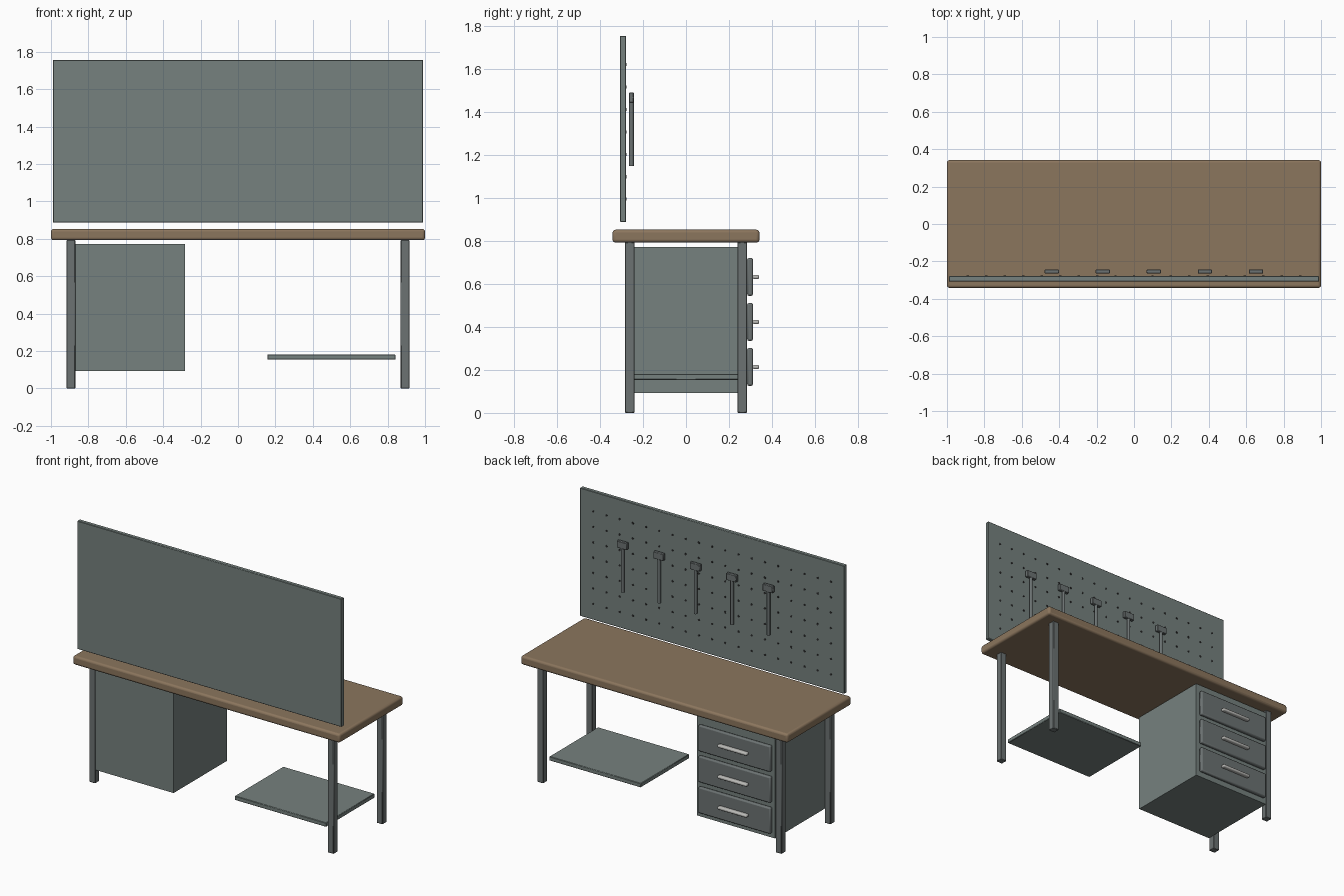
import bpy, math

if "Cube" in bpy.data.objects:
    bpy.data.objects.remove(bpy.data.objects["Cube"])


def material(name, rgb):
    m = bpy.data.materials.new(name)
    m.diffuse_color = (*rgb, 1)
    m.use_nodes = True
    m.node_tree.nodes["Principled BSDF"].inputs["Base Color"].default_value = m.diffuse_color
    return m


WOOD = material("wood", (0.26, 0.18, 0.11))
PANEL = material("green_grey_steel", (0.18, 0.22, 0.21))
FRAME = material("dark_steel", (0.15, 0.17, 0.17))
HOLE = material("black", (0.03, 0.03, 0.03))
BRIGHT = material("bright_steel", (0.5, 0.5, 0.48))


def box(name, x, y, z, mat, bevel=0.0, segments=2):
    """Box from (min, max) pairs with an optional rounded edge."""
    bpy.ops.mesh.primitive_cube_add(
        size=1, location=(sum(x) / 2, sum(y) / 2, sum(z) / 2))
    o = bpy.context.object
    o.name = name
    o.scale = (x[1] - x[0], y[1] - y[0], z[1] - z[0])
    bpy.ops.object.transform_apply(location=False, rotation=False, scale=True)
    o.data.materials.append(mat)
    if bevel:
        b = o.modifiers.new("bevel", 'BEVEL')
        b.width, b.segments = bevel, segments
        bpy.ops.object.shade_smooth_by_angle(angle=math.radians(35))
    return o


def cylinder(name, loc, r, depth, mat, sides, rot=(0, 0, 0)):
    bpy.ops.mesh.primitive_cylinder_add(
        vertices=sides, radius=r, depth=depth, location=loc, rotation=rot)
    o = bpy.context.object
    o.name = name
    o.data.materials.append(mat)
    bpy.ops.object.shade_smooth_by_angle(angle=math.radians(35))
    return o


# Worktop
box("worktop", (-1, 1), (-0.342, 0.342), (0.793, 0.853), WOOD, 0.014, 3)

# Legs
for sx, side in ((-1, "left"), (1, "right")):
    for sy, end in ((-1, "back"), (1, "drawer_side")):
        cx, cy = sx * 0.893, sy * 0.262
        box(f"leg_{side}_{end}", (cx - 0.023, cx + 0.023),
            (cy - 0.023, cy + 0.023), (0, 0.795), FRAME, 0.003, 1)

# Drawer cabinet with three drawers and handles
box("cabinet", (-0.868, -0.283), (-0.285, 0.285), (0.093, 0.773), PANEL)
for i in range(3):
    z = 0.214 + 0.2095 * i
    box(f"drawer_front_{i}", (-0.848, -0.308), (0.285, 0.312),
        (z - 0.088, z + 0.088), FRAME, 0.008)
    box(f"drawer_handle_{i}", (-0.69, -0.47), (0.311, 0.341),
        (z - 0.01, z + 0.01), BRIGHT, 0.008, 3)

# Lower shelf
box("lower_shelf", (0.157, 0.842), (-0.26, 0.26), (0.154, 0.182), PANEL, 0.003, 1)

# Pegboard with rows of holes
box("pegboard", (-0.99, 0.99), (-0.307, -0.279), (0.888, 1.756), PANEL, 0.003, 1)
hole = cylinder("peg_hole", (-0.89, -0.28, 0.995), 0.007, 0.008, HOLE, 10,
                (math.pi / 2, 0, 0))
bpy.ops.object.transform_apply(location=False, rotation=True, scale=False)
for count, offset in ((19, (1.78 / 18, 0, 0)), (7, (0, 0, 0.1045))):
    a = hole.modifiers.new("array", 'ARRAY')
    a.count = count
    a.use_relative_offset = False
    a.use_constant_offset = True
    a.constant_offset_displace = offset

# Hanging hammers
for i in range(5):
    x = -0.44 + 0.273 * i
    box(f"tool_head_{i}", (x - 0.038, x + 0.038), (-0.265, -0.243),
        (1.445, 1.492), FRAME, 0.003, 1)
    cylinder(f"tool_handle_{i}", (x, -0.254, 1.30), 0.011, 0.30, FRAME, 12)
